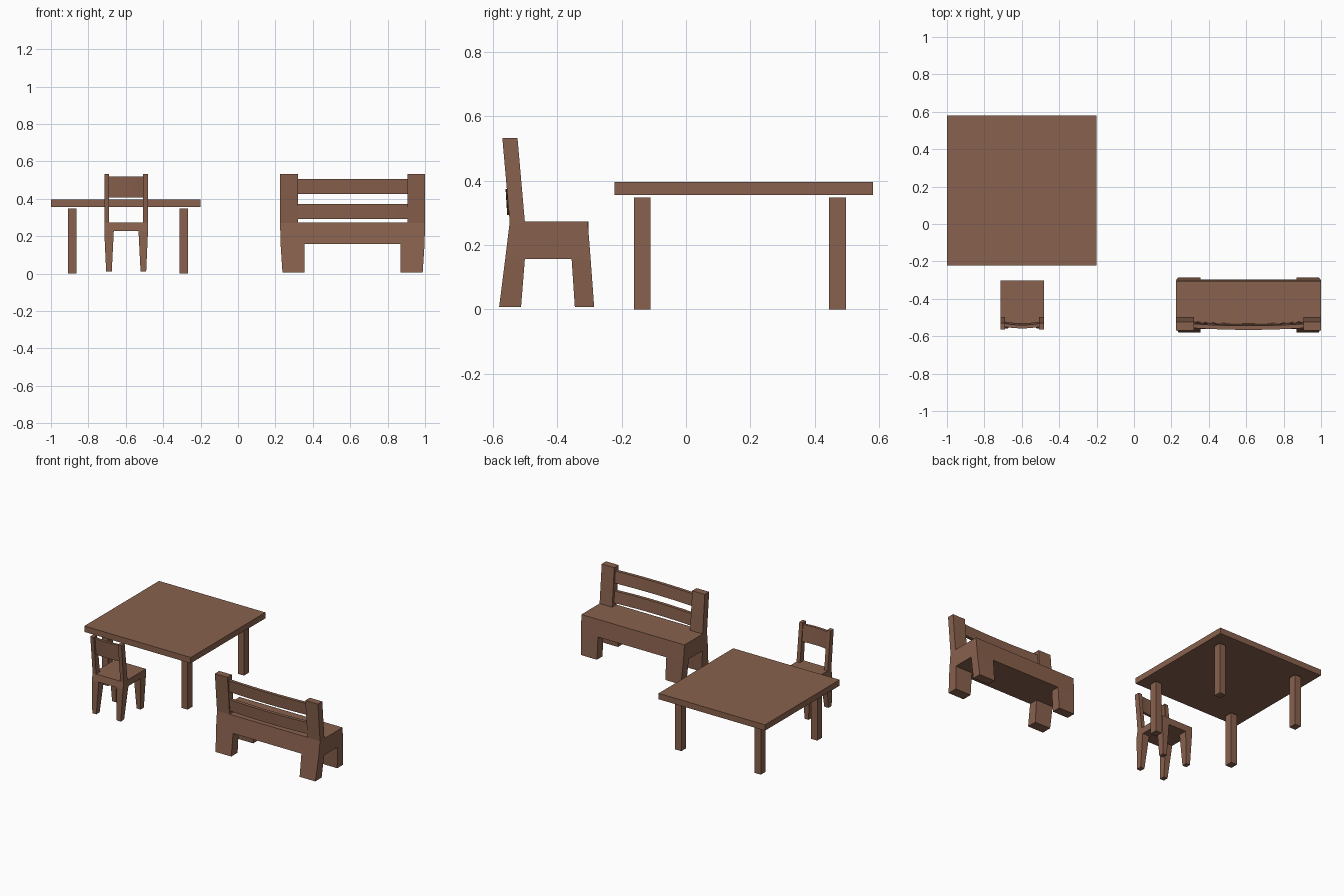
import bpy, bmesh, math

if "Cube" in bpy.data.objects:
    bpy.data.objects.remove(bpy.data.objects["Cube"])

wood = bpy.data.materials.new("brown_wood")
wood.diffuse_color = (0.25, 0.12, 0.075, 1)
wood.use_nodes = True
wood.node_tree.nodes["Principled BSDF"].inputs["Base Color"].default_value = wood.diffuse_color


def finish(name, bm, cx, mirror):
    bmesh.ops.recalc_face_normals(bm, faces=bm.faces)
    mesh = bpy.data.meshes.new(name)
    bm.to_mesh(mesh)
    bm.free()
    ob = bpy.data.objects.new(name, mesh)
    bpy.context.collection.objects.link(ob)
    ob.location.x = cx
    mesh.materials.append(wood)
    if mirror:
        ob.modifiers.new("mirror", 'MIRROR').use_clip = True
    return ob


def loft(name, cx, sections, mirror=False):
    """Stack of rectangles (z, x0, x1, y0, y1), bottom to top."""
    bm = bmesh.new()
    rings = [[bm.verts.new((x, y, z)) for x, y in
              ((x0, y0), (x1, y0), (x1, y1), (x0, y1))]
             for z, x0, x1, y0, y1 in sections]
    for a, b in zip(rings, rings[1:]):
        for i in range(4):
            j = (i + 1) % 4
            bm.faces.new((a[i], a[j], b[j], b[i]))
    bm.faces.new(rings[0][::-1])
    bm.faces.new(rings[-1])
    return finish(name, bm, cx, mirror)


def bowed_slat(name, cx, half, z0, z1, y0, y1, thick, bow, n=8):
    """Slat leaning from y0 (bottom) to y1 (top), bowed towards -y."""
    bm = bmesh.new()
    rings = []
    for i in range(n + 1):
        t = 2 * i / n - 1
        d = -bow * (1 - t * t)
        rings.append([bm.verts.new((half * t, y + d, z)) for y, z in
                      ((y0, z0), (y0 + thick, z0), (y1 + thick, z1), (y1, z1))])
    for a, b in zip(rings, rings[1:]):
        for i in range(4):
            j = (i + 1) % 4
            bm.faces.new((a[i], a[j], b[j], b[i]))
    bm.faces.new(rings[0])
    bm.faces.new(rings[-1][::-1])
    ob = finish(name, bm, cx, False)
    bpy.ops.object.select_all(action='DESELECT')
    ob.select_set(True)
    bpy.context.view_layer.objects.active = ob
    bpy.ops.object.shade_smooth_by_angle(angle=math.radians(35))


# Table
loft("table_top", -0.6, [(0.355, -0.4, 0.4, -0.222, 0.58),
                         (0.395, -0.4, 0.4, -0.222, 0.58)])
for name, y in (("table_front_legs", -0.136), ("table_back_legs", 0.47)):
    loft(name, -0.588, [(z, 0.276, 0.322, y - 0.026, y + 0.026)
                        for z in (0, 0.348)], True)

# Bench: slanted legs, solid seat, leaning posts
B = 0.6125
loft("bench_front_legs", B, [(0.007, 0.257, 0.375, -0.345, -0.285),
                             (0.157, 0.257, 0.385, -0.355, -0.296)], True)
loft("bench_back_legs", B, [(0.007, 0.257, 0.375, -0.58, -0.512),
                            (0.157, 0.257, 0.385, -0.561, -0.5)], True)
loft("bench_seat", B, [(0.157, -0.385, 0.385, -0.561, -0.296),
                       (0.272, -0.3875, 0.3875, -0.547, -0.305)])
loft("bench_posts", B, [(0.27, 0.293, 0.3875, -0.547, -0.5),
                        (0.532, 0.293, 0.3875, -0.57, -0.523)], True)
bowed_slat("bench_upper_slat", B, 0.3, 0.425, 0.505, -0.549, -0.556, 0.022, 0.01)
bowed_slat("bench_lower_slat", B, 0.3, 0.293, 0.373, -0.542, -0.547, 0.022, 0.013)

# Chair: tapered legs, thin seat, leaning posts
C = -0.598
loft("chair_front_legs", C, [(0.01, 0.077, 0.107, -0.345, -0.31),
                             (0.228, 0.066, 0.117, -0.36, -0.302)], True)
loft("chair_back_legs", C, [(0.01, 0.077, 0.107, -0.558, -0.522),
                            (0.228, 0.066, 0.117, -0.548, -0.49)], True)
loft("chair_seat", C, [(0.228, -0.117, 0.117, -0.548, -0.302),
                       (0.273, -0.117, 0.117, -0.54, -0.302)])
loft("chair_posts", C, [(0.272, 0.091, 0.117, -0.54, -0.5),
                        (0.532, 0.091, 0.117, -0.565, -0.53)], True)
bowed_slat("chair_back_slat", C, 0.093, 0.407, 0.52, -0.54, -0.55, 0.018, 0.008)
